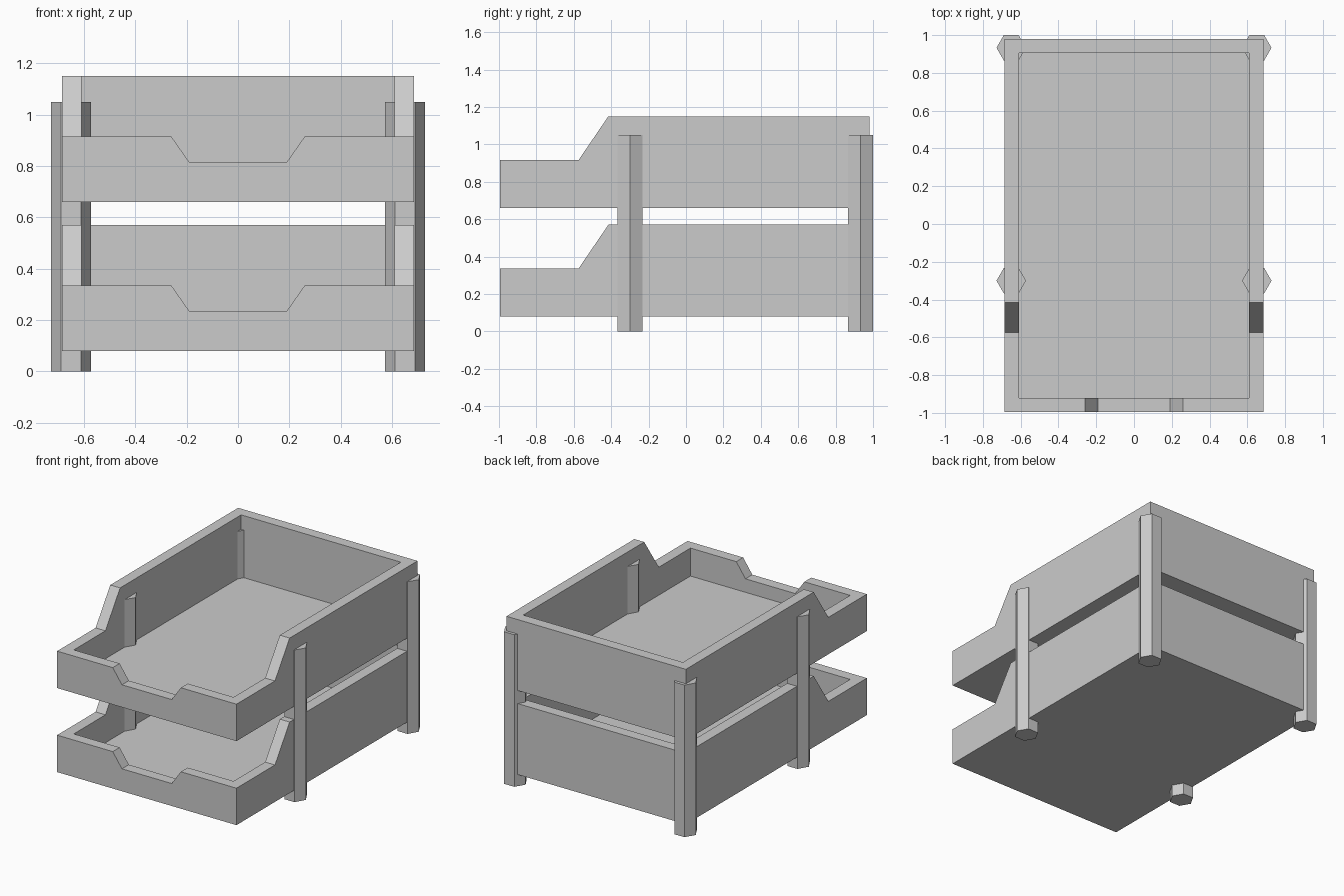
import bpy, bmesh
from mathutils import Vector

cube = bpy.data.objects.get("Cube")
if cube:
    bpy.data.objects.remove(cube, do_unlink=True)

# Single plain plastic colour
grey = bpy.data.materials.new("light_grey_plastic")
grey.use_nodes = True
colour = (0.6, 0.6, 0.6, 1.0)
grey.diffuse_color = colour
grey.node_tree.nodes["Principled BSDF"].inputs["Base Color"].default_value = colour


def prism(name, points, direction):
    """Closed solid made by sweeping a planar outline along a vector."""
    bm = bmesh.new()
    face = bm.faces.new([bm.verts.new(p) for p in points])
    swept = bmesh.ops.extrude_face_region(bm, geom=[face])
    verts = [g for g in swept["geom"] if isinstance(g, bmesh.types.BMVert)]
    bmesh.ops.translate(bm, verts=verts, vec=Vector(direction))
    bmesh.ops.recalc_face_normals(bm, faces=bm.faces)
    mesh = bpy.data.meshes.new(name)
    bm.to_mesh(mesh)
    bm.free()
    mesh.materials.append(grey)
    obj = bpy.data.objects.new(name, mesh)
    bpy.context.collection.objects.link(obj)
    return obj


def carve(obj, cutters):
    """Subtract the cutters, keep the result and discard the cutters."""
    for cutter in cutters:
        cutter.hide_render = True
        mod = obj.modifiers.new("cut", "BOOLEAN")
        mod.operation = "DIFFERENCE"
        mod.solver = "EXACT"
        mod.object = cutter
    graph = bpy.context.evaluated_depsgraph_get()
    mesh = bpy.data.meshes.new_from_object(obj.evaluated_get(graph))
    obj.modifiers.clear()
    obj.data = mesh
    for cutter in cutters:
        bpy.data.objects.remove(cutter, do_unlink=True)


HALF_W, FRONT, BACK, WALL = 0.685, -0.995, 0.98, 0.075
HEIGHT, LIP, FLOOR = 0.49, 0.255, 0.062


def tray(name, z):
    # Solid body swept across from the stepped side outline
    side = [(FRONT, 0), (BACK, 0), (BACK, HEIGHT), (-0.415, HEIGHT),
            (-0.575, LIP), (FRONT, LIP)]
    body = prism(name, [(-HALF_W, y, z + h) for y, h in side], (2 * HALF_W, 0, 0))
    # Hollow interior
    x, y0, y1 = HALF_W - WALL, FRONT + WALL, BACK - WALL
    hollow = prism("hollow_cutter",
                   [(sx * x, y, z + FLOOR) for sx, y in
                    ((-1, y0), (1, y0), (1, y1), (-1, y1))], (0, 0, 1))
    # Finger notch in the front lip
    notch = [(-0.33, 0.355), (-0.19, 0.155), (0.19, 0.155), (0.33, 0.355)]
    finger = prism("notch_cutter", [(a, FRONT - 0.1, z + h) for a, h in notch],
                   (0, 0.3, 0))
    carve(body, [hollow, finger])


tray("lower_tray", 0.08)
tray("upper_tray", 0.66)

# Hexagonal corner posts
for depth, y in (("front", -0.3), ("back", 0.933)):
    for side, x in (("left", 0.65), ("right", -0.65)):
        bpy.ops.mesh.primitive_cylinder_add(vertices=6, radius=0.078, depth=1.05,
                                            location=(x, y, 0.525),
                                            rotation=(0, 0, 0.5235988))
        post = bpy.context.object
        post.name = f"{depth}_{side}_post"
        post.data.materials.append(grey)
